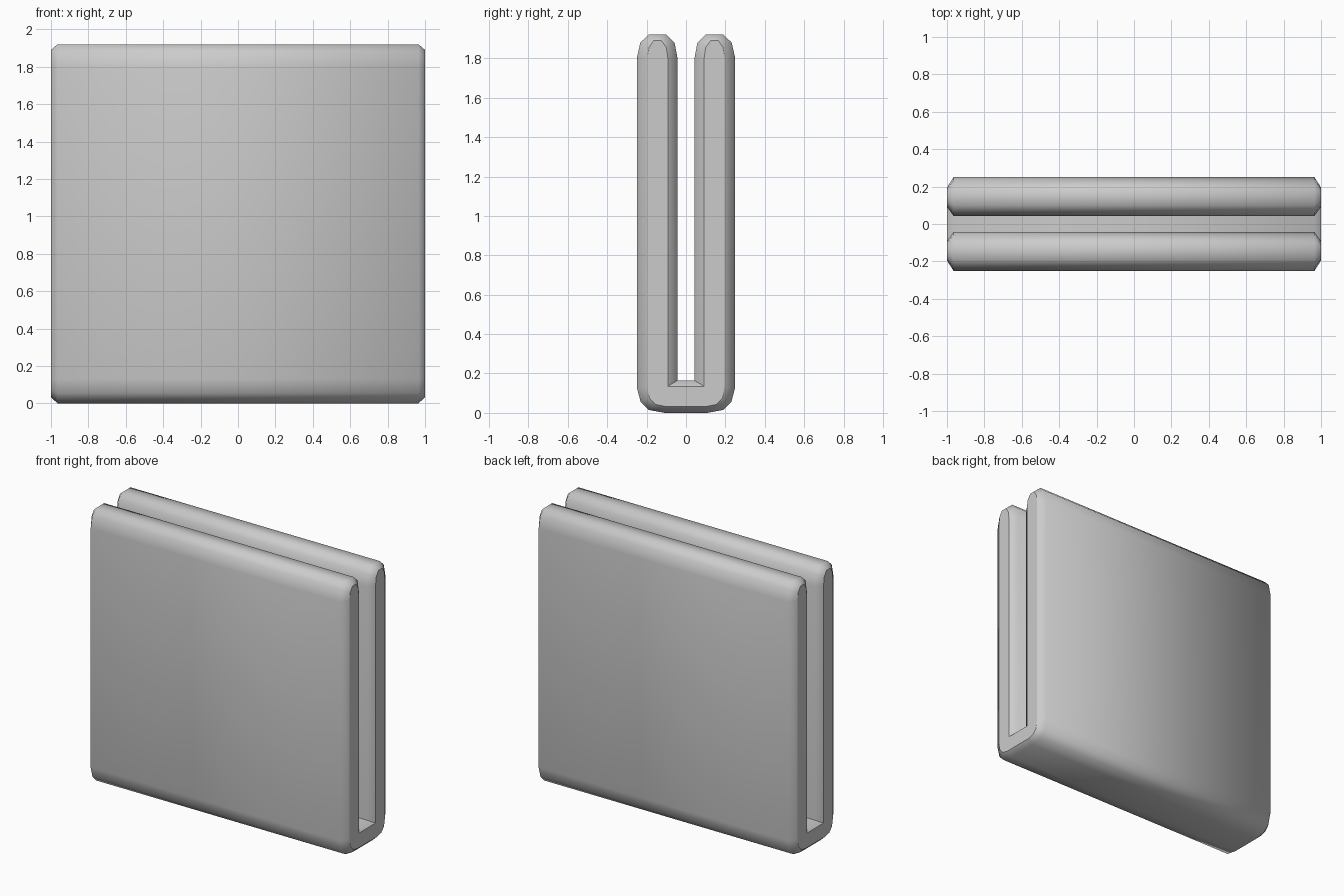
import bpy, bmesh

if "Cube" in bpy.data.objects:
    bpy.data.objects.remove(bpy.data.objects["Cube"])

# Half of the U profile (y, z): full section and the inset section on the end faces
FULL = [(0.107, 0), (0.19, 0.015), (0.23, 0.055), (0.25, 0.13), (0.25, 1.80), (0.232, 1.88),
        (0.19, 1.92), (0.10, 1.92), (0.058, 1.88), (0.043, 1.80), (0.043, 0.165)]
END = [(0.107, 0.033), (0.155, 0.043), (0.185, 0.075), (0.195, 0.13), (0.195, 1.80), (0.188, 1.855),
       (0.165, 1.89), (0.125, 1.89), (0.10, 1.855), (0.092, 1.80), (0.092, 0.135)]


def ring(bm, half, x):
    """Mirror the half profile into a closed U and place it at x."""
    loop = half + [(-y, z) for y, z in reversed(half)]
    return [bm.verts.new((x, y, z)) for y, z in loop]


# U-shaped holder: four sections along x, skinned and capped
bm = bmesh.new()
rings = [ring(bm, h, x) for h, x in
         ((END, -1), (FULL, -0.965), (FULL, 0.965), (END, 1))]
n = len(rings[0])
for a, b in zip(rings, rings[1:]):
    for i in range(n):
        j = (i + 1) % n
        bm.faces.new((a[i], a[j], b[j], b[i])).smooth = True
caps = [bm.faces.new(rings[0]), bm.faces.new(rings[-1])]
bmesh.ops.recalc_face_normals(bm, faces=bm.faces)

# Crisp edges around the end faces and along the slot floor
for cap in caps:
    for e in cap.edges:
        e.smooth = False
slot = len(FULL) - 1
for a, b in zip(rings, rings[1:]):
    for i in (slot, slot + 1):
        bm.edges.get((a[i], b[i])).smooth = False

mesh = bpy.data.meshes.new("slotted_holder")
bm.to_mesh(mesh)
bm.free()
bpy.context.collection.objects.link(bpy.data.objects.new("slotted_holder", mesh))
